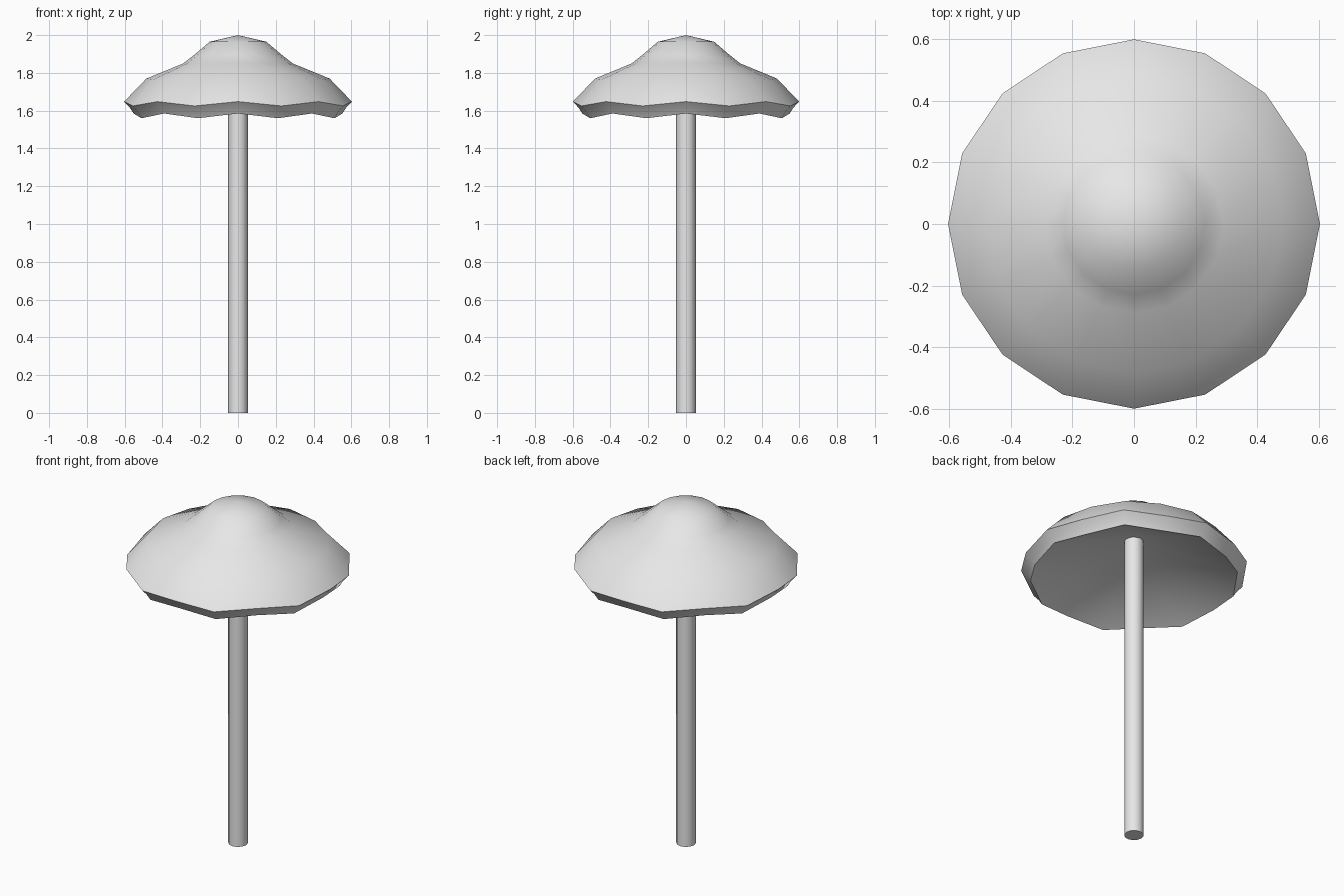
import bpy, bmesh, math

if "Cube" in bpy.data.objects:
    bpy.data.objects.remove(bpy.data.objects["Cube"])

SIDES = 16
grey = bpy.data.materials.new("light grey")
grey.diffuse_color = (0.8, 0.8, 0.8, 1)
grey.use_nodes = True
grey.node_tree.nodes["Principled BSDF"].inputs["Base Color"].default_value = grey.diffuse_color


def finish(bm, name, angle):
    bmesh.ops.recalc_face_normals(bm, faces=bm.faces)
    mesh = bpy.data.meshes.new(name)
    bm.to_mesh(mesh)
    bm.free()
    mesh.materials.append(grey)
    obj = bpy.data.objects.new(name, mesh)
    bpy.context.collection.objects.link(obj)
    bpy.ops.object.select_all(action='DESELECT')
    obj.select_set(True)
    bpy.context.view_layer.objects.active = obj
    bpy.ops.object.shade_smooth_by_angle(angle=math.radians(angle))
    return obj


# Cap: rings of (radius, height, dip on every second spoke) between two tips
rings = [
    (0.15, 1.965, 0.0),
    (0.23, 1.897, 0.0),
    (0.29, 1.85, 0.0),
    (0.485, 1.77, 0.005),
    (0.603, 1.648, 0.023),   # outer rim
    (0.572, 1.615, 0.024),
    (0.553, 1.585, 0.025),   # lower lip
]
bm = bmesh.new()
loops = []
for radius, height, dip in rings:
    loop = []
    for i in range(SIDES):
        a = 2 * math.pi * i / SIDES
        loop.append(bm.verts.new((radius * math.cos(a), 0.993 * radius * math.sin(a),
                                  height - dip * (i % 2))))
    loops.append(loop)
top_tip = bm.verts.new((0, 0, 2.0))
inner_tip = bm.verts.new((0, 0, 1.82))
for i in range(SIDES):
    j = (i + 1) % SIDES
    bm.faces.new((top_tip, loops[0][i], loops[0][j]))
    for upper, lower in zip(loops, loops[1:]):
        bm.faces.new((upper[i], lower[i], lower[j], upper[j]))
    bm.faces.new((loops[-1][i], inner_tip, loops[-1][j]))
finish(bm, "cap", 35)

# Stem: plain post reaching up into the hollow of the cap
bm = bmesh.new()
bmesh.ops.create_cone(bm, cap_ends=True, segments=12, radius1=0.052, radius2=0.052, depth=1.83)
bmesh.ops.translate(bm, verts=bm.verts, vec=(0, 0, 0.915))
finish(bm, "stem", 35)
